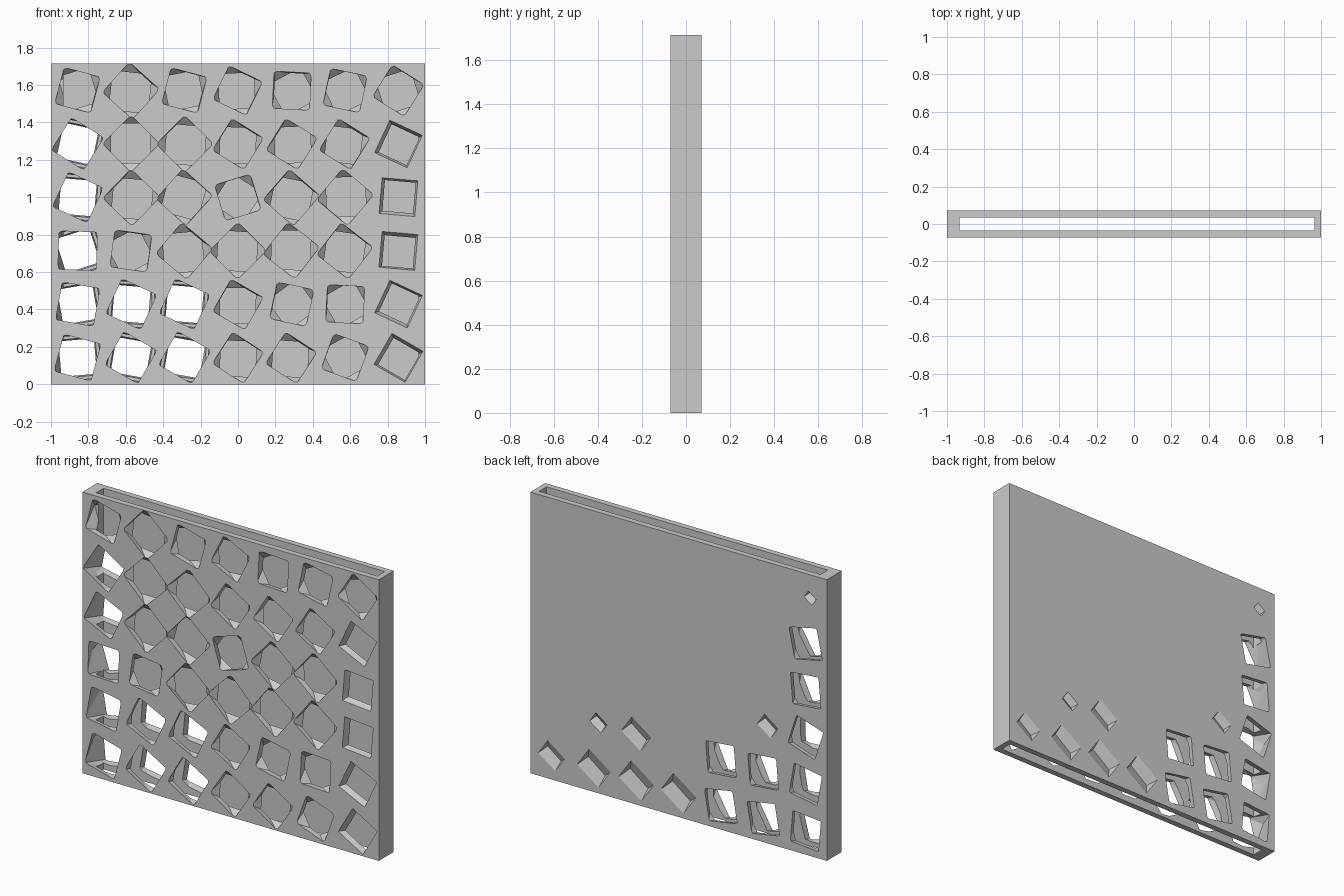
import bpy, bmesh, math, random

if "Cube" in bpy.data.objects:
    bpy.data.objects.remove(bpy.data.objects["Cube"])
random.seed(4)
P = 2 / 7            # cell pitch
H, T = 6 * P, P / 4  # height and half thickness


def make(name, bm):
    bmesh.ops.recalc_face_normals(bm, faces=bm.faces)
    me = bpy.data.meshes.new(name)
    bm.to_mesh(me)
    bm.free()
    ob = bpy.data.objects.new(name, me)
    bpy.context.collection.objects.link(ob)
    return ob


def box(name, lo, hi):
    bm = bmesh.new()
    bmesh.ops.create_cube(bm, size=1)
    for v in bm.verts:
        for i in range(3):
            v.co[i] = (lo[i] + hi[i]) / 2 + v.co[i] * (hi[i] - lo[i])
    return make(name, bm)


def square(x, y, z, side, deg):
    r = side / math.sqrt(2)
    return [(x + r * math.cos(math.radians(deg + 45 + 90 * k)), y,
             z + r * math.sin(math.radians(deg + 45 + 90 * k))) for k in range(4)]


def hull(bm, pts):
    t = bmesh.new()
    for p in pts:
        t.verts.new(p)
    bmesh.ops.convex_hull(t, input=t.verts)
    bmesh.ops.dissolve_limit(t, angle_limit=0.01, verts=t.verts, edges=t.edges)
    bmesh.ops.recalc_face_normals(t, faces=t.faces)
    tmp = bpy.data.meshes.new("tmp")
    t.to_mesh(tmp)
    t.free()
    bm.from_mesh(tmp)
    bpy.data.meshes.remove(tmp)


# turn of the opening in every cell, rows from the bottom up
ANGLES = [
    [-15, -30, -30, -33, -33, -20, -30],
    [-10, -25, -25, -30, -12, -3, -25],
    [-2, -8, -40, -45, -38, -38, -5],
    [-25, -44, -42, 17, -41, -40, -5],
    [-32, -45, -45, -32, -32, -32, -25],
    [-15, -42, -15, -26, -3, -12, -32],
]
THROUGH = {(0, 0), (1, 0), (2, 0), (0, 1), (1, 1), (2, 1), (0, 2), (0, 3), (0, 4)}
BACK = {(3, 0): .20, (4, 0): .20, (5, 0): .19, (6, 0): .15, (4, 1): .17,
        (5, 1): .10, (1, 2): .12, (0, 5): .07}

cut = bmesh.new()
for j, row in enumerate(ANGLES):
    for i, a in enumerate(row):
        x, z = -1 + P * (i + .5), P * (j + .5)
        side = .205 if a < -35 else .188
        twist = 0 if i == 6 and j < 5 else random.uniform(25, 50)
        dx, dz = random.uniform(-.012, .012), random.uniform(-.015, .005)
        # front pocket: turned square tapering to a twisted square
        if (i, j) in THROUGH:
            hull(cut, square(x, -T - .012, z, side + .01, a)
                 + square(x + dx, 0, z, .172, a + twist)
                 + square(x, T + .012, z, .185, a + 20))
        else:
            hull(cut, square(x, -T - .008, z, side + .01, a)
                 + square(x + dx, -.012, z + dz, side * .78, a + twist))
        # shallow slanted nick in the back
        if (i, j) in BACK:
            s = BACK[i, j]
            bx = x - .03 if s < .13 else x
            hull(cut, square(bx, T + .01, z, s, 35)
                 + [(bx - .3 * s, T - .028, z - .2 * s), (bx + .3 * s, T - .028, z + .25 * s)])

cutter = make("pocket_cutter", cut)
slot = box("slot_cutter", (-.932, -T / 2, -.1), (.966, T / 2, H + .1))
panel = box("pierced_hollow_panel", (-1, -T, 0), (1, T, H))

# hollow the panel, then cut the pockets
for c in (slot, cutter):
    m = panel.modifiers.new(c.name, 'BOOLEAN')
    m.operation, m.solver, m.object = 'DIFFERENCE', 'EXACT', c
    m.use_self = c is cutter
dg = bpy.context.evaluated_depsgraph_get()
mesh = bpy.data.meshes.new_from_object(panel.evaluated_get(dg))
panel.modifiers.clear()
panel.data = mesh
for c in (slot, cutter):
    bpy.data.objects.remove(c)
